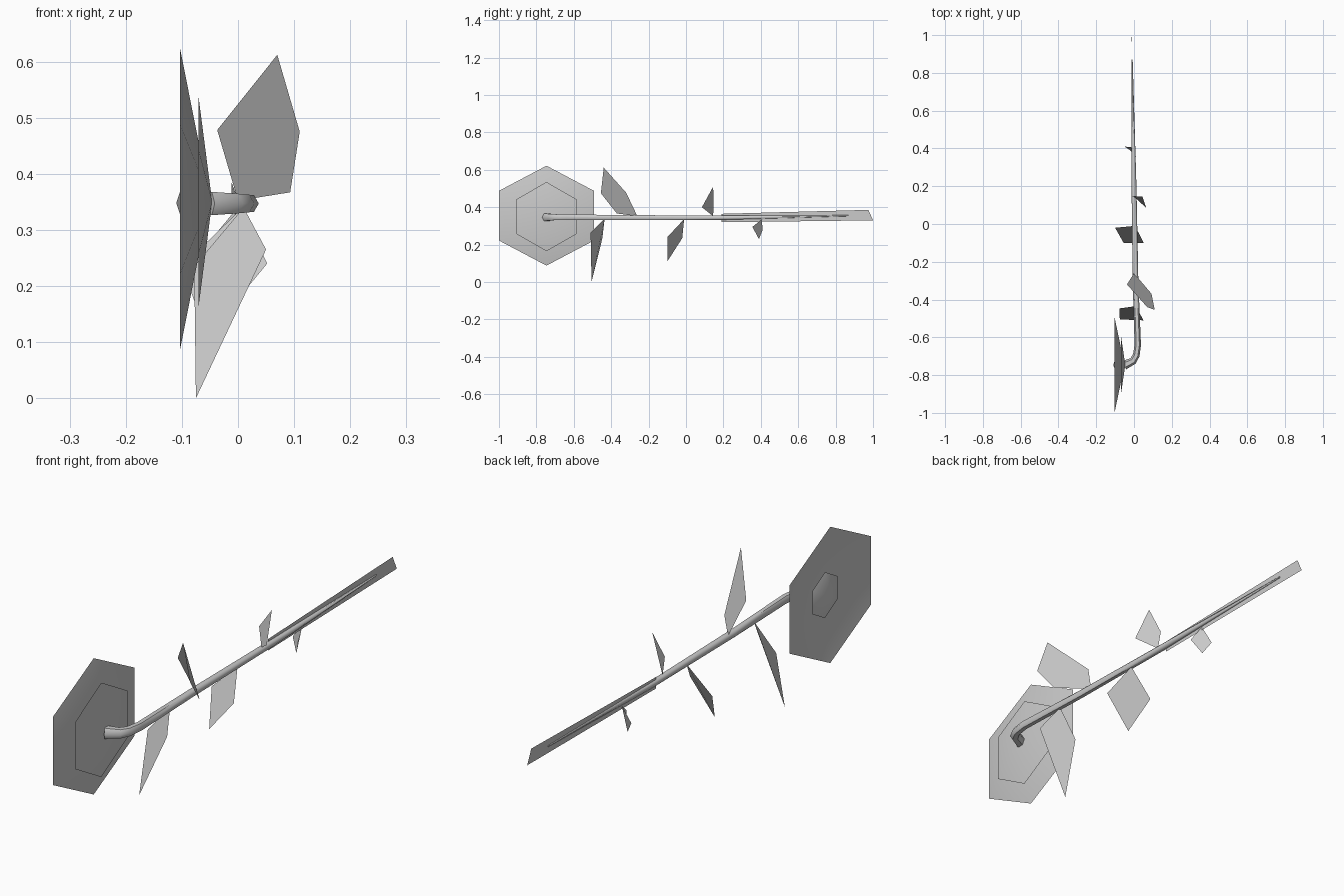
import bpy, math

cube = bpy.data.objects.get("Cube")
if cube:
    bpy.data.objects.remove(cube, do_unlink=True)

grey = bpy.data.materials.new("plain grey")
grey.use_nodes = True
grey.diffuse_color = (0.6, 0.6, 0.6, 1)
grey.node_tree.nodes["Principled BSDF"].inputs["Base Color"].default_value = (0.6, 0.6, 0.6, 1)


def add_mesh(name, verts, faces):
    mesh = bpy.data.meshes.new(name)
    mesh.from_pydata(verts, [], faces)
    mesh.materials.append(grey)
    mesh.shade_smooth()
    obj = bpy.data.objects.new(name, mesh)
    bpy.context.collection.objects.link(obj)
    return obj


def hex_cone(name, ry, rz, z, rim_x, apex_x, flip=False):
    """Shallow six-sided cone whose axis runs along x."""
    verts = [(apex_x, -0.746, z)]
    for i in range(6):
        a = math.radians(30 + 60 * i)
        verts.append((rim_x, -0.746 + ry * math.cos(a), z + rz * math.sin(a)))
    faces = [(0, i + 1, (i + 1) % 6 + 1) for i in range(6)]
    if flip:
        faces = [f[::-1] for f in faces]
    return add_mesh(name, verts, faces)


# Flower head: wide petals, smaller sepals behind, domed centre inside
hex_cone("petals", 0.292, 0.267, 0.355, -0.103, -0.05)
hex_cone("sepals", 0.186, 0.185, 0.35, -0.07, -0.046)
hex_cone("flower_centre", 0.09, 0.09, 0.348, -0.08, -0.11, flip=True)

# Stem: tapered tube bending into the flower head
path = [(-0.052, -0.748, 0.347, 0.024), (-0.005, -0.725, 0.347, 0.020),
        (0.012, -0.695, 0.347, 0.018), (0.02, -0.64, 0.347, 0.017),
        (0.008, -0.3, 0.345, 0.015), (0.0, 0.2, 0.344, 0.013),
        (-0.01, 0.87, 0.355, 0.003)]
curve = bpy.data.curves.new("stem", "CURVE")
curve.dimensions = "3D"
curve.bevel_depth = 1.0
curve.bevel_resolution = 1
curve.use_fill_caps = True
spline = curve.splines.new("POLY")
spline.points.add(len(path) - 1)
for p, (x, y, z, r) in zip(spline.points, path):
    p.co = (x, y, z, 1)
    p.radius = r
curve.materials.append(grey)
stem = bpy.data.objects.new("stem", curve)
bpy.context.collection.objects.link(stem)
bpy.context.view_layer.objects.active = stem
stem.select_set(True)
bpy.ops.object.convert(target="MESH")
bpy.ops.object.shade_smooth_by_angle(angle=math.radians(60))

# Leaves: thin flat blades, outline starting where each meets the stem
leaves = {
    "upper_front_leaf": [(0.0, -0.26, 0.352), (0.093, -0.37, 0.367), (0.11, -0.455, 0.475),
                         (0.07, -0.44, 0.612), (-0.037, -0.32, 0.478)],
    "lower_front_leaf": [(0.01, -0.435, 0.34), (0.05, -0.51, 0.265),
                         (-0.075, -0.505, 0.0), (-0.078, -0.447, 0.235)],
    "lower_middle_leaf": [(0.005, -0.01, 0.337), (0.052, -0.1, 0.24),
                          (-0.055, -0.1, 0.11), (-0.1, -0.02, 0.235)],
    "upper_middle_leaf": [(0.0, 0.145, 0.352), (0.065, 0.085, 0.4),
                          (0.045, 0.145, 0.51), (-0.012, 0.148, 0.43)],
    "lower_back_leaf": [(-0.005, 0.405, 0.335), (0.01, 0.355, 0.295),
                        (-0.02, 0.39, 0.23), (-0.05, 0.41, 0.28)],
    "long_tail_leaf": [(-0.004, 0.19, 0.32), (-0.012, 1.0, 0.33),
                       (-0.012, 0.975, 0.386), (-0.004, 0.19, 0.365)],
}
for name, outline in leaves.items():
    add_mesh(name, outline, [tuple(range(len(outline)))])
